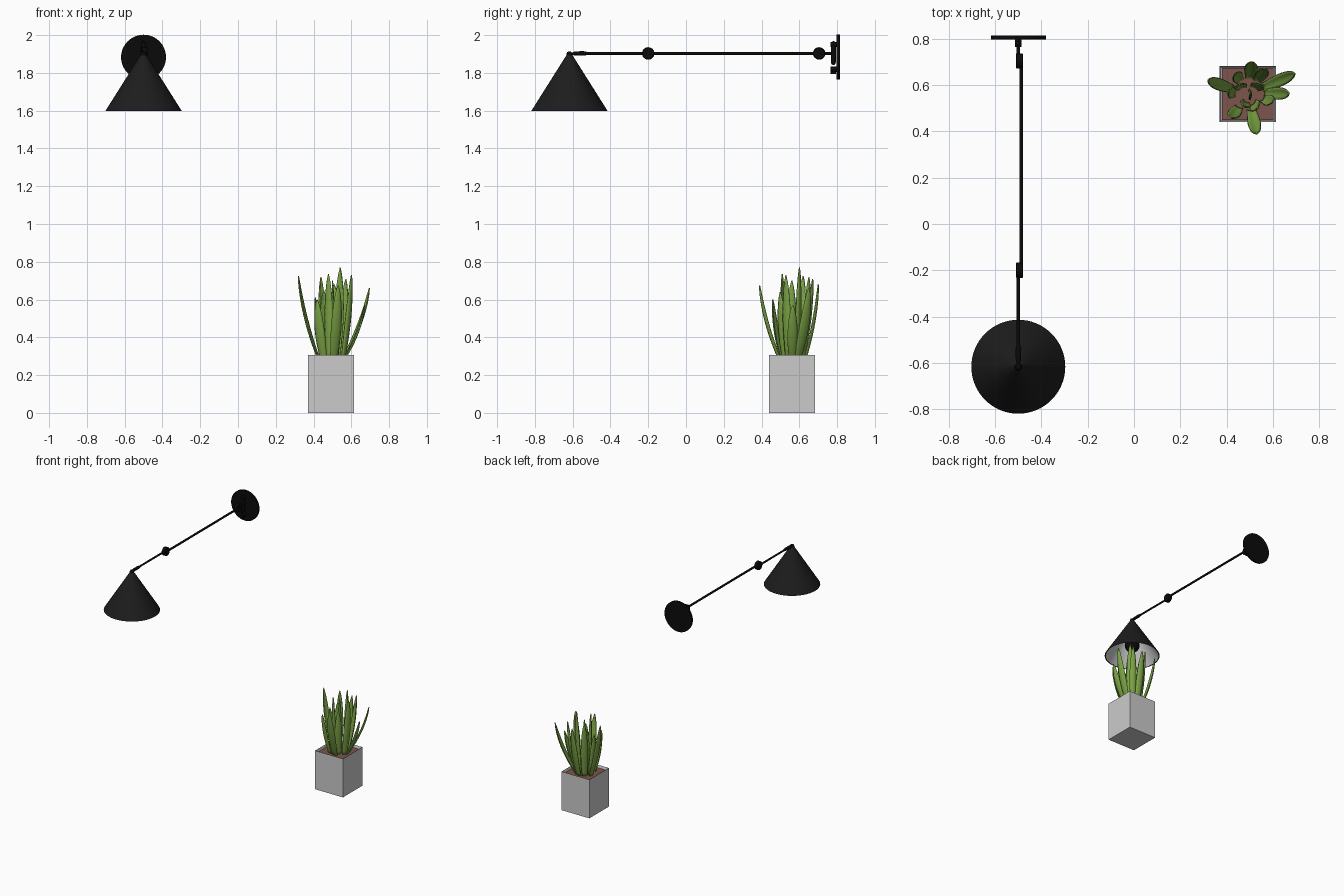
import bpy, bmesh, math
from mathutils import Vector

if "Cube" in bpy.data.objects:
    bpy.data.objects.remove(bpy.data.objects["Cube"])


def material(name, color):
    m = bpy.data.materials.new(name)
    m.diffuse_color = (*color, 1)
    m.use_nodes = True
    m.node_tree.nodes["Principled BSDF"].inputs["Base Color"].default_value = m.diffuse_color
    return m


BLACK = material("black_metal", (0.003, 0.003, 0.003))
SHADE = material("shade_black", (0.012, 0.012, 0.012))
LEAF = material("leaf_green", (0.2, 0.37, 0.06))
SOIL = material("soil_brown", (0.2, 0.09, 0.07))


def finish(name, bm, mat=None, smooth=True):
    bmesh.ops.recalc_face_normals(bm, faces=bm.faces)
    me = bpy.data.meshes.new(name)
    bm.to_mesh(me)
    bm.free()
    ob = bpy.data.objects.new(name, me)
    bpy.context.collection.objects.link(ob)
    if mat:
        me.materials.append(mat)
    if smooth:
        bpy.ops.object.select_all(action='DESELECT')
        ob.select_set(True)
        bpy.context.view_layer.objects.active = ob
        bpy.ops.object.shade_smooth_by_angle(angle=math.radians(35))
    return ob


def lathe(name, start, axis, profile, mat=BLACK, seg=32, closed=False):
    """Spin (radius, distance) pairs about an axis through start."""
    rot = Vector((0, 0, 1)).rotation_difference(Vector(axis))
    bm = bmesh.new()
    pts = [bm.verts.new(rot @ Vector((r, 0, h)) + Vector(start)) for r, h in profile]
    edges = [bm.edges.new(p) for p in zip(pts, pts[1:])]
    if closed:
        edges.append(bm.edges.new((pts[-1], pts[0])))
    bmesh.ops.spin(bm, geom=pts + edges, cent=start, axis=rot @ Vector((0, 0, 1)),
                   angle=math.tau, steps=seg, use_merge=True)
    bmesh.ops.remove_doubles(bm, verts=bm.verts, dist=1e-5)
    return finish(name, bm, mat)


def rod(name, a, b, r, mat=BLACK, seg=24):
    d = Vector(b) - Vector(a)
    return lathe(name, a, d.normalized(), [(0, 0), (r, 0), (r, d.length), (0, d.length)], mat, seg)


X, Z = -0.5, 1.903

# Wall plate and its bracket
rod("wall_plate", (X, 0.798, 1.883), (X, 0.814, 1.883), 0.119, seg=64)
cap = [(0.013 * math.sin(a), -0.013 * math.cos(a)) for a in (0, 0.4, 0.8, 1.2, math.pi / 2)]
lathe("bracket_bar", (X, 0.78, 1.855), (0, 0, 1),
      cap + [(r, 0.1 - h) for r, h in reversed(cap)])
for i, z in enumerate((1.95, 1.82)):
    rod(f"bracket_pin_{i}", (X, 0.766, z), (X, 0.8, z), 0.014)
rod("bracket_knob", (X, 0.765, 1.803), (X, 0.795, 1.803), 0.008)

# Arm sections, offset at the hinges
rod("arm_wall_stub", (X, 0.705, Z), (X, 0.785, Z), 0.008)
rod("arm_main", (-0.487, -0.2, Z), (-0.487, 0.705, Z), 0.008)
rod("arm_front", (X, -0.6, Z), (X, -0.2, Z), 0.007)
for i, y in enumerate((-0.2, 0.705)):
    lathe(f"hinge_disc_{i}", (-0.51, y, Z), (1, 0, 0),
          [(0, 0), (0.03, 0), (0.033, 0.003), (0.033, 0.027), (0.03, 0.03), (0, 0.03)])
lathe("arm_sleeve", (X, -0.592, Z), (0, 1, 0),
      [(0, 0), (0.011, 0), (0.012, 0.05), (0.007, 0.075), (0, 0.075)])
lathe("shade_swivel", (X, -0.617, 1.888), (0, 0, 1),
      [(0, 0), (0.016, 0), (0.017, 0.012), (0.011, 0.023), (0, 0.026)])

# Conical shade, pale lining and bulb
C = (X, -0.617, 1.597)
lathe("lamp_shade", C, (0, 0, 1),
      [(0.203, 0), (0.012, 0.303), (0, 0.303), (0, 0.297), (0.01, 0.297), (0.197, 0)],
      SHADE, 64)
lathe("shade_lining", C, (0, 0, 1), [(0.195, 0.001), (0.009, 0.295), (0, 0.295)], None, 64)
rod("bulb_socket", (X, -0.617, 1.72), (X, -0.617, 1.84), 0.03)
lathe("bulb", (X, -0.617, 1.685), (0, 0, 1),
      [(0.055 * math.sin(math.pi * i / 16), -0.055 * math.cos(math.pi * i / 16))
       for i in range(17)])

# Square planter with hollow top
PX, PY, H = 0.492, 0.562, 0.122
bm = bmesh.new()
bmesh.ops.create_cube(bm, size=1)
bmesh.ops.scale(bm, vec=(2 * H, 2 * H, 0.307), verts=bm.verts)
bmesh.ops.translate(bm, vec=(PX, PY, 0.1535), verts=bm.verts)
top = max(bm.faces, key=lambda f: f.calc_center_median().z)
bmesh.ops.inset_region(bm, faces=[top], thickness=0.01)
bmesh.ops.translate(bm, vec=(0, 0, -0.03), verts=top.verts)
finish("planter", bm, None, False)

bm = bmesh.new()
bmesh.ops.create_grid(bm, x_segments=1, y_segments=1, size=H - 0.0102)
bmesh.ops.translate(bm, vec=(PX, PY, 0.289), verts=bm.verts)
finish("soil", bm, SOIL, False)


def leaf(name, tip, half, turn):
    """Folded strap leaf that leans out of the soil, then rises to a point."""
    tip = Vector(tip)
    out = Vector((tip.x - PX, tip.y - PY, 0))
    reach = out.length
    out.normalize()
    base = Vector((PX, PY, 0.28)) + out * min(0.065, reach * 0.6)
    mid = base.lerp(tip, 0.75)
    mid.z = base.z + (tip.z - base.z) * 0.5
    a = math.atan2(out.y, out.x) + math.pi / 2 + turn
    side = Vector((math.cos(a), math.sin(a), 0))
    back = Vector((side.y, -side.x, 0))
    bm = bmesh.new()
    rows, n = [], 12
    for i in range(n + 1):
        t = i / n
        p = base * (1 - t) ** 2 + mid * 2 * t * (1 - t) + tip * t * t
        w = half * (0.6 + 0.4 * math.sin(math.pi * min(t / 1.1, 0.5))) * (1 - t ** 3.5) ** 0.8 + 0.001
        rows.append([bm.verts.new(p + side * w * u + back * 0.35 * w * (1 - u * u))
                     for u in (-1, -0.5, 0, 0.5, 1)])
    for r, s in zip(rows, rows[1:]):
        for j in range(4):
            bm.faces.new((r[j], r[j + 1], s[j + 1], s[j]))
    ob = finish(name, bm, LEAF)
    mod = ob.modifiers.new("thickness", 'SOLIDIFY')
    mod.thickness = 0.006
    mod.offset = 0


# Leaves: tip position, half width, twist
LEAVES = [
    ((0.32, 0.62, 0.725), 0.026, 0.1), ((0.695, 0.65, 0.66), 0.027, -0.1),
    ((0.53, 0.39, 0.675), 0.028, 0.0), ((0.42, 0.46, 0.60), 0.028, 0.2),
    ((0.67, 0.565, 0.57), 0.027, 0.1), ((0.60, 0.53, 0.73), 0.026, -0.3),
    ((0.51, 0.70, 0.68), 0.029, 0.0), ((0.54, 0.60, 0.77), 0.029, 0.4),
    ((0.48, 0.51, 0.735), 0.026, -0.3), ((0.44, 0.65, 0.72), 0.026, 0.2),
    ((0.41, 0.57, 0.61), 0.027, -0.2), ((0.57, 0.67, 0.71), 0.026, 0.2),
    ((0.50, 0.56, 0.70), 0.025, 0.3), ((0.455, 0.60, 0.65), 0.028, -0.4),
    ((0.53, 0.50, 0.64), 0.028, 0.3),
]
for i, (tip, half, turn) in enumerate(LEAVES):
    leaf(f"leaf_{i + 1}", tip, half, turn)
